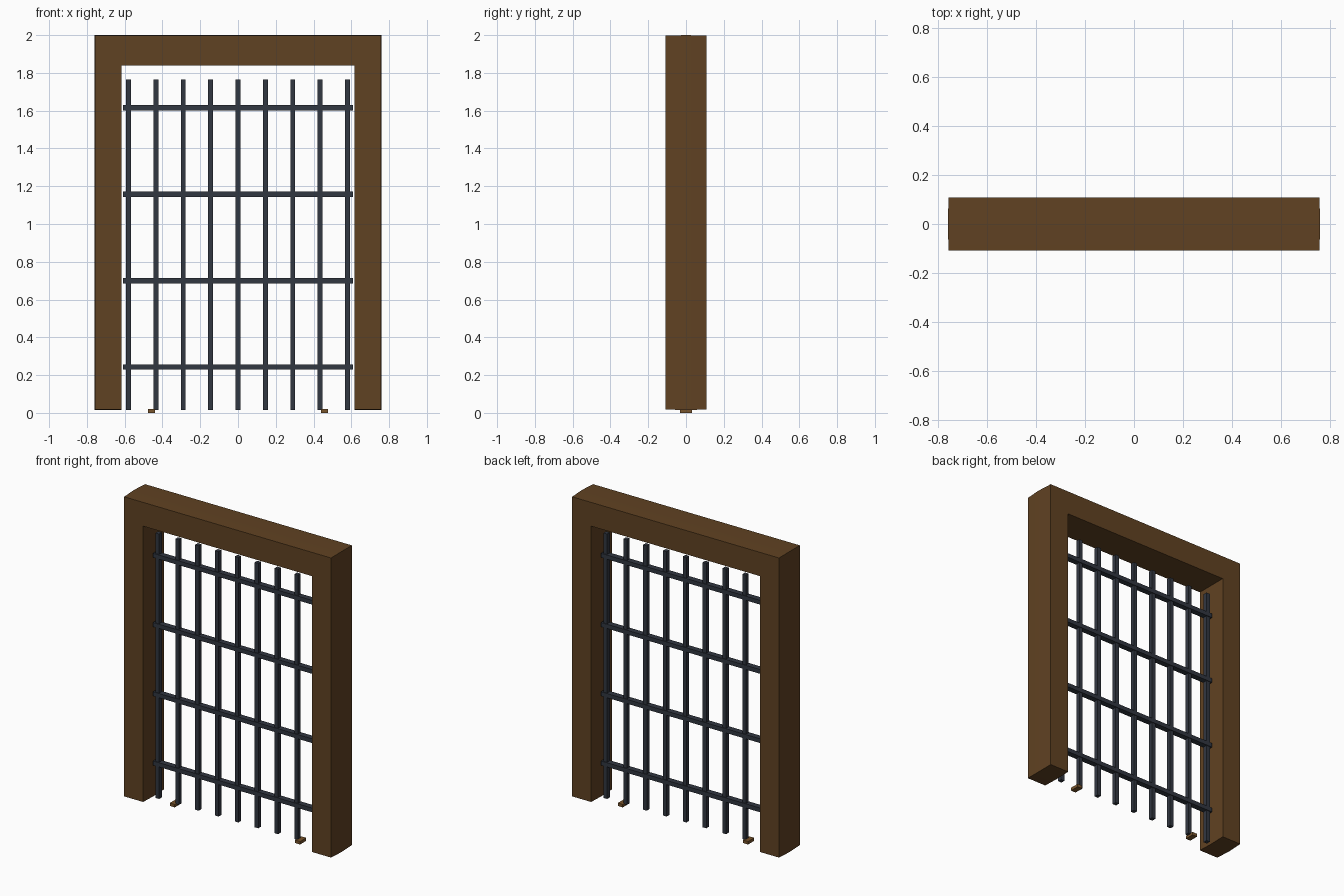
import bpy, bmesh

if "Cube" in bpy.data.objects:
    bpy.data.objects.remove(bpy.data.objects["Cube"])


def material(name, rgb):
    m = bpy.data.materials.new(name)
    m.diffuse_color = (*rgb, 1.0)
    m.use_nodes = True
    m.node_tree.nodes["Principled BSDF"].inputs["Base Color"].default_value = m.diffuse_color
    return m


wood = material("dark wood", (0.118, 0.054, 0.016))
iron = material("blue grey iron", (0.031, 0.038, 0.053))
brass = material("golden brown", (0.19, 0.09, 0.025))


def finish(name, bm, mat):
    bmesh.ops.recalc_face_normals(bm, faces=bm.faces)
    me = bpy.data.meshes.new(name)
    bm.to_mesh(me)
    bm.free()
    me.materials.append(mat)
    ob = bpy.data.objects.new(name, me)
    bpy.context.collection.objects.link(ob)
    return ob


def box(name, x0, x1, y0, y1, z0, z1, mat):
    bm = bmesh.new()
    bmesh.ops.create_cube(bm, size=1)
    for v in bm.verts:
        v.co = ((x0 + x1) / 2 + v.co.x * (x1 - x0),
                (y0 + y1) / 2 + v.co.y * (y1 - y0),
                (z0 + z1) / 2 + v.co.z * (z1 - z0))
    return finish(name, bm, mat)


# Timber doorway: one U-shaped profile with slightly crowned outer faces
def doorway():
    bm = bmesh.new()
    rings = []
    for y, e in ((-0.109, 0.0), (0.0, 0.003), (0.109, 0.0)):
        xo, top, low = 0.756 + e, 1.997 + e, 0.018 - e
        pts = [(-xo, low), (-xo, top), (xo, top), (xo, low),
               (0.617, low), (0.617, 1.84), (-0.617, 1.84), (-0.617, low)]
        rings.append([bm.verts.new((x, y, z)) for x, z in pts])
    for a, b in zip(rings, rings[1:]):
        for i in range(8):
            j = (i + 1) % 8
            bm.faces.new((a[i], a[j], b[j], b[i]))
    for r in (rings[0], rings[-1]):
        for ids in ((0, 1, 6, 7), (1, 2, 5, 6), (2, 3, 4, 5)):
            bm.faces.new([r[i] for i in ids])
    ob = finish("door_frame", bm, wood)
    bpy.context.view_layer.objects.active = ob
    ob.select_set(True)
    bpy.ops.object.shade_smooth_by_angle()
    ob.select_set(False)


doorway()

# Upright bars
for i in range(9):
    x = -0.58 + 0.145 * i
    box(f"upright_bar_{i + 1}", x - 0.013, x + 0.013, -0.014, 0.014, 0.015, 1.765, iron)

# Cross bars
for i in range(4):
    z = 0.243 + 0.4573 * i
    box(f"cross_bar_{i + 1}", -0.608, 0.608, -0.019, 0.019, z - 0.014, z + 0.014, iron)

# Small floor stops
for side, x in (("left", -0.458), ("right", 0.458)):
    box(f"floor_stop_{side}", x - 0.018, x + 0.018, -0.032, 0.032, 0.0, 0.02, brass)
